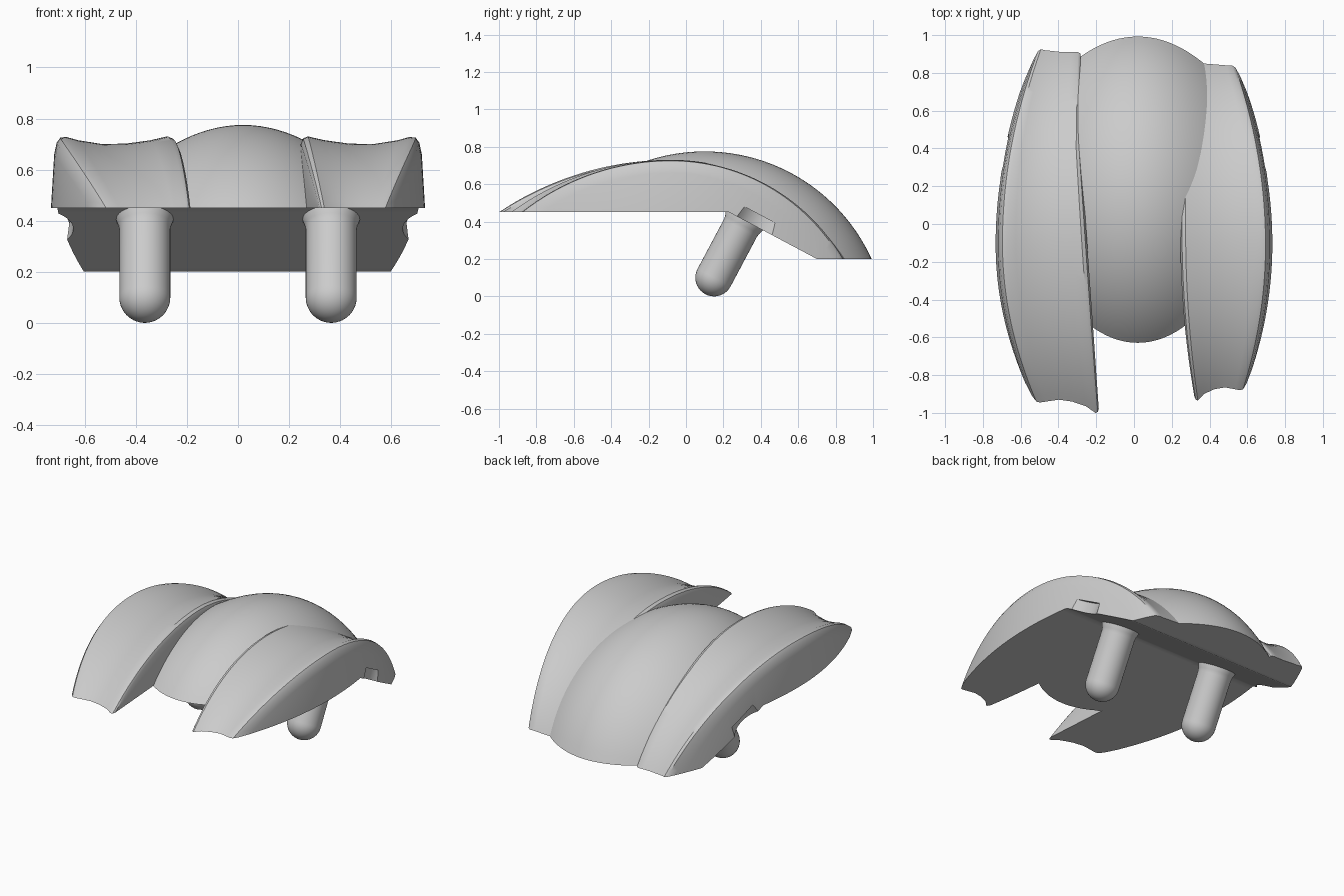
import bpy, bmesh, math
from mathutils import Matrix, Vector

cube = bpy.data.objects.get("Cube")
if cube:
    bpy.data.objects.remove(cube, do_unlink=True)

LOW, HIGH = 0.2, 0.45          # underside levels
KINK_A, KINK_B = 0.23, 0.7     # where the underside starts and stops sloping
TILT = math.atan2(HIGH - LOW, KINK_B - KINK_A)


def floor_z(y):
    t = min(max((y - KINK_A) / (KINK_B - KINK_A), 0), 1)
    return HIGH + (LOW - HIGH) * t


def arc_z(y, front, back, peak_y, peak_z):
    """Two arcs that meet level at the peak and run down to the underside."""
    end, base = (front, HIGH) if y < peak_y else (back, LOW)
    dy, dz = end - peak_y, peak_z - base
    r = (dy * dy + dz * dz) / (2 * dz)
    return peak_z - r + math.sqrt(max(r * r - (y - peak_y) ** 2, 0))


def rows(front, back):
    ys = []
    for a, b, n in ((front, KINK_A, 30), (KINK_A, KINK_B, 14), (KINK_B, back, 10)):
        ys += [a + (b - a) * i / n for i in range(n)]
    return ys + [back]


def finish(name, bm):
    bmesh.ops.remove_doubles(bm, verts=bm.verts, dist=1e-5)
    bmesh.ops.recalc_face_normals(bm, faces=bm.faces)
    mesh = bpy.data.meshes.new(name)
    bm.to_mesh(mesh)
    bm.free()
    ob = bpy.data.objects.new(name, mesh)
    bpy.context.collection.objects.link(ob)
    return ob


def shade(ob):
    bpy.ops.object.select_all(action='DESELECT')
    ob.select_set(True)
    bpy.context.view_layer.objects.active = ob
    bpy.ops.object.shade_smooth_by_angle(angle=math.radians(35))


def loft(name, columns):
    """Closed solid from columns of (x function, front, back, peak y, peak z, flare)."""
    bm = bmesh.new()
    top, bottom = [], []
    for x_at, front, back, py, pz, flare in columns:
        t, b = [], []
        ys = rows(front, back)
        for i, y in enumerate(ys):
            base = floor_z(y)
            z = base if i in (0, len(ys) - 1) else max(arc_z(y, front, back, py, pz), base)
            x = x_at(y)
            t.append(bm.verts.new((x, y, z)))
            b.append(bm.verts.new((x + flare * (z - base), y, base)))
        top.append(t)
        bottom.append(b)
    strips = list(zip(top, top[1:])) + list(zip(bottom[1:], bottom))
    strips += [(bottom[0], top[0]), (top[-1], bottom[-1])]
    for p, q in strips:
        for i in range(len(p) - 1):
            bm.faces.new((p[i], p[i + 1], q[i + 1], q[i]))
    return finish(name, bm)


# Side lobes: fraction from inner to outer edge, peak height, front end, back end
LOBE = (
    (0, .70, -.98, .90), (.02, .722, -.995, .905), (.06, .73, -1, .91),
    (.2, .715, -.965, .91), (.4, .702, -.94, .91), (.6, .70, -.93, .915),
    (.8, .715, -.94, .92), (.9, .728, -.945, .925), (.95, .725, -.94, .915),
    (.98, .705, -.91, .87), (1, .66, -.84, .81),
)


def inner_right(y):
    return 0.245 + 0.1 * min(y + 0.05, 0) ** 2


def inner_left(y):
    return -0.255 - 0.07 * min(y, 0.4)


def outer(y, front_bend):
    d = y + 0.11
    return 0.72 - (front_bend if d < 0 else 0.19) * d * d


def lobe(name, side):
    inner = inner_right if side > 0 else inner_left
    bend = 0.22 if side > 0 else 0.27
    columns = []
    for s, pz, front, back in LOBE:
        if side > 0:
            front, back = front + 0.065, back - 0.04 - 0.05 * s
        x_at = lambda y, s=s: inner(y) * (1 - s) + side * outer(y, bend) * s
        columns.append((x_at, front, back, -0.08, pz, side * 0.06 if s == 1 else 0))
    return loft(name, columns)


def notch(ob, side):
    """Scoop a shallow round notch from the lower edge of the outer wall."""
    bm = bmesh.new()
    bmesh.ops.create_cone(bm, cap_ends=True, segments=64, radius1=.17, radius2=.17, depth=.2)
    up = Vector((0, math.sin(TILT), math.cos(TILT)))
    centre = Vector((side * 0.815, 0.385, floor_z(0.385))) - up * 0.035
    bm.transform(Matrix.Translation(centre) @ Matrix.Rotation(-TILT, 4, 'X'))
    cutter = finish("notch_cutter", bm)
    cutter.hide_render = True
    mod = ob.modifiers.new("notch", 'BOOLEAN')
    mod.operation, mod.solver, mod.object = 'DIFFERENCE', 'EXACT', cutter
    bpy.context.view_layer.objects.active = ob
    bpy.ops.object.modifier_apply(modifier=mod.name)
    bpy.data.objects.remove(cutter, do_unlink=True)


for name, side in (("left_lobe", 1), ("right_lobe", -1)):
    part = lobe(name, side)
    notch(part, side)
    shade(part)

# Centre hump: a barrel turned about a cross axis, running into both lobes
hump = []
for i in range(25):
    off = -0.4 + 0.8 * i / 24
    r = 0.98 - 0.06 * (off / 0.24) ** 2
    axis_y, axis_z = 0.1, -0.205
    front = axis_y - math.sqrt(r * r - (HIGH - axis_z) ** 2)
    back = axis_y + math.sqrt(r * r - (LOW - axis_z) ** 2)
    hump.append((lambda y, x=off + 0.02: x, front, back, axis_y, axis_z + r, 0))
shade(loft("centre_hump", hump))


# Round-ended pegs square to the sloping underside
def peg(name, x):
    bm = bmesh.new()
    profile = [(0.1 * math.sin(a), -0.1 * math.cos(a))
               for a in (math.pi / 2 * i / 10 for i in range(11))]
    profile += [(.1, .3), (.103, .32), (.112, .345), (.112, .4), (0, .4)]
    verts = [bm.verts.new((r, 0, z)) for r, z in profile]
    edges = [bm.edges.new(pair) for pair in zip(verts, verts[1:])]
    bmesh.ops.spin(bm, geom=verts + edges, cent=(0, 0, 0), axis=(0, 0, 1),
                   angle=math.tau, steps=40)
    bm.transform(Matrix.Translation((x, 0.15, 0.1)) @ Matrix.Rotation(-TILT, 4, 'X'))
    shade(finish(name, bm))


peg("left_peg", 0.365)
peg("right_peg", -0.365)
